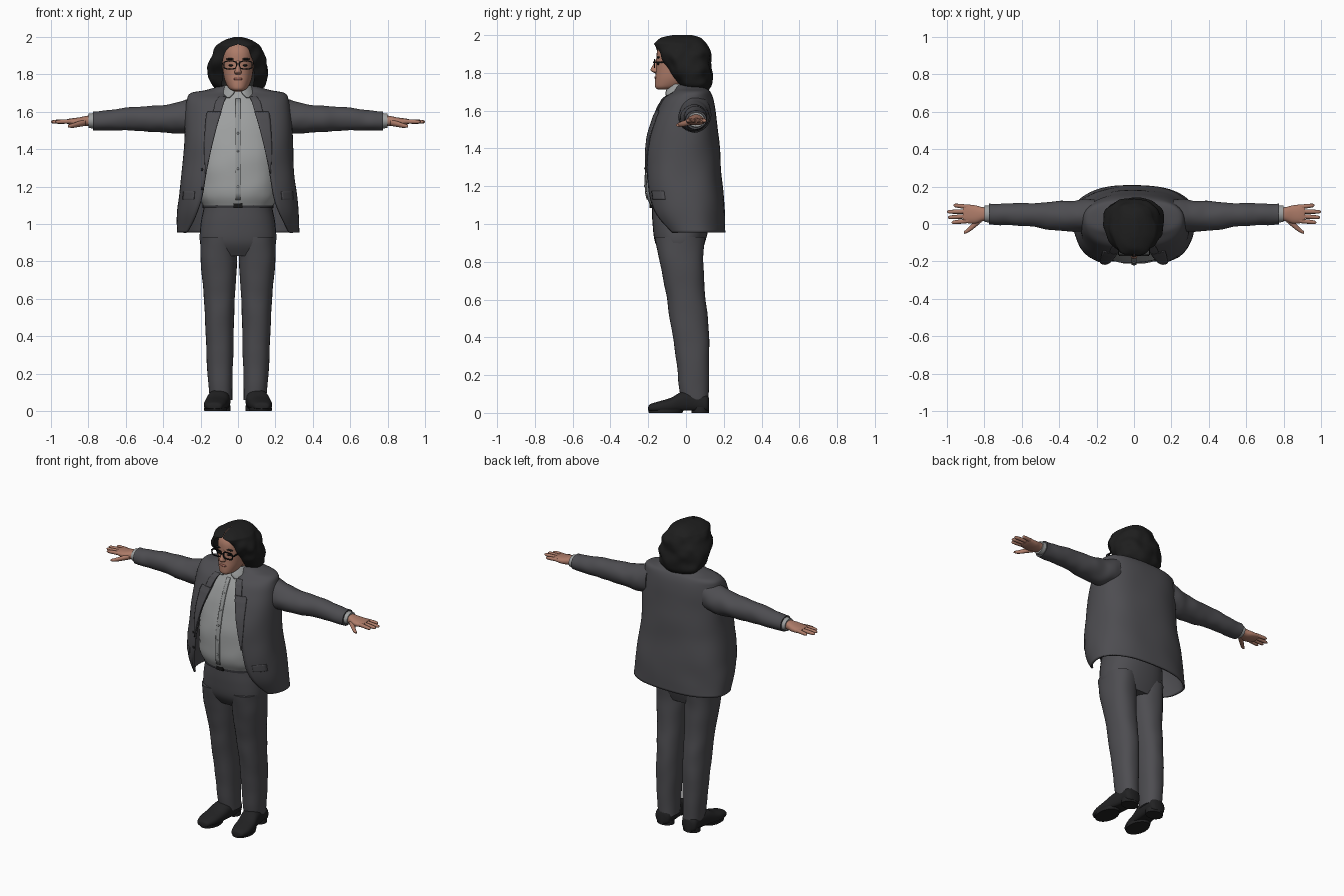
import bpy, bmesh, math
from mathutils import Vector, noise

cube = bpy.data.objects.get("Cube")
if cube:
    bpy.data.objects.remove(cube, do_unlink=True)


def material(name, r, g, b):
    m = bpy.data.materials.new(name)
    m.use_nodes = True
    m.diffuse_color = (r, g, b, 1)
    node = next(n for n in m.node_tree.nodes if n.type == 'BSDF_PRINCIPLED')
    node.inputs["Base Color"].default_value = (r, g, b, 1)
    node.inputs["Roughness"].default_value = 0.8
    return m


SUIT = material("charcoal suit", .075, .074, .082)
SHIRT = material("pale grey shirt", .34, .35, .35)
PLACKET = material("shirt placket grey", .29, .3, .3)
SKIN = material("skin", .42, .2, .14)
LIPS = material("lips", .34, .13, .1)
HAIR = material("dark hair", .013, .013, .013)
SHOE = material("black leather", .016, .016, .017)
BELT = material("belt grey", .035, .035, .04)
FRAME = material("black frame", .008, .008, .008)


def finish(name, bm, mat, mirror=False, thick=0):
    bmesh.ops.recalc_face_normals(bm, faces=bm.faces)
    mesh = bpy.data.meshes.new(name)
    bm.to_mesh(mesh)
    bm.free()
    obj = bpy.data.objects.new(name, mesh)
    bpy.context.collection.objects.link(obj)
    mesh.materials.append(mat)
    bpy.ops.object.select_all(action='DESELECT')
    obj.select_set(True)
    bpy.context.view_layer.objects.active = obj
    bpy.ops.object.shade_smooth_by_angle(angle=math.radians(50))
    if thick:
        mod = obj.modifiers.new("thickness", 'SOLIDIFY')
        mod.thickness, mod.offset = thick, 0
    if mirror:
        obj.modifiers.new("mirror", 'MIRROR')
    return obj


def smooth(keys, n=5):
    """Catmull-Rom interpolation between key sections."""
    out, last = [], len(keys) - 1
    for i in range(last):
        p, q = keys[i], keys[i + 1]
        o, r = keys[max(i - 1, 0)], keys[min(i + 2, last)]
        for k in range(n):
            t = k / n
            out.append([b + t / 2 * (c - a + t * (2*a - 5*b + 4*c - d + t * (3*(b - c) + d - a)))
                        for a, b, c, d in zip(o, p, q, r)])
    return out + [list(keys[-1])]


def centred(keys):
    """(z, half width, front, back, ...) to a full section."""
    return [(k[0], -k[1], k[1], *k[2:]) for k in keys]


def spow(v, e):
    return math.copysign(abs(v) ** e, v)


def place(axis, t, a, b):
    return Vector({'x': (t, a, b), 'y': (a, t, b), 'z': (a, b, t)}[axis])


def loft(name, keys, mat, axis='z', sides=32, power=2, cap=True, bump=0, freq=8,
         floor=None, n=5, **kw):
    """Skin over sections (t, a_low, a_high, b_low, b_high[, front opening])."""
    bm, rows = bmesh.new(), []
    is_open = len(keys[0]) > 5
    for k in smooth(keys, n):
        t, ca, cb = k[0], (k[1] + k[2]) / 2, (k[3] + k[4]) / 2
        ra, rb = (k[2] - k[1]) / 2, (k[4] - k[3]) / 2
        start = math.asin(min(1, max(k[5], .001) / ra) ** (power / 2)) if is_open else 0
        row = []
        for i in range(sides + is_open):
            ang = start + (math.tau - 2 * start) * i / sides
            a, b = ra * spow(math.sin(ang), 2 / power), -rb * spow(math.cos(ang), 2 / power)
            s = 1 + bump * noise.noise(place(axis, t, ca + a, cb + b) * freq)
            p = place(axis, t, ca + a * s, cb + b * s)
            if floor is not None:
                p.z = max(p.z, floor)
            row.append(bm.verts.new(p))
        rows.append(row)
    for r, s in zip(rows, rows[1:]):
        for i in range(sides):
            j = (i + 1) % len(r)
            bm.faces.new((r[i], r[j], s[j], s[i]))
    if cap:
        bm.faces.new(rows[0])
        bm.faces.new(rows[-1])
    return finish(name, bm, mat, **kw)


def front_patch(name, keys, edges, mat, power=2, lift=.006, mirror=True):
    """Thin plate lying on the front of a loft; edges are (z, inner x, outer x)."""
    bm, rows, rings = bmesh.new(), [], smooth(keys, 12)
    for z, inner, outer in smooth(edges, 5):
        k = min(rings, key=lambda r: abs(r[0] - z))
        row = []
        for i in range(7):
            x = inner + (outer - inner) * i / 6
            depth = max(0, 1 - min(1, abs(x) / k[2]) ** power) ** (1 / power)
            y = (k[3] + k[4]) / 2 - (k[4] - k[3]) / 2 * depth
            row.append(bm.verts.new((x, y - lift, z)))
        rows.append(row)
    for r, s in zip(rows, rows[1:]):
        for i in range(6):
            bm.faces.new((r[i], r[i + 1], s[i + 1], s[i]))
    return finish(name, bm, mat, mirror=mirror, thick=.006)


def blob(name, loc, size, mat, mirror=False):
    bm = bmesh.new()
    bmesh.ops.create_uvsphere(bm, u_segments=16, v_segments=10, radius=1)
    for v in bm.verts:
        v.co = Vector(loc) + v.co * Vector(size)
    return finish(name, bm, mat, mirror)


def box(name, loc, size, mat, mirror=False):
    bm = bmesh.new()
    bmesh.ops.create_cube(bm, size=1)
    for v in bm.verts:
        v.co = Vector(loc) + v.co * Vector(size)
    return finish(name, bm, mat, mirror)


# Trousers: hips and two legs
loft("trouser_hips", centred([(.83, .17, -.12, .075), (.9, .203, -.163, .1), (1, .2, -.177, .125),
     (1.08, .185, -.18, .13), (1.13, .18, -.18, .13)]), SUIT, power=2.4)
loft("trouser_legs", [(.06, .03, .15, -.02, .118), (.1, .03, .155, -.032, .12),
     (.3, .026, .168, -.055, .124), (.5, .022, .175, -.085, .115), (.65, .014, .187, -.11, .1),
     (.8, .004, .2, -.14, .093), (.93, .002, .203, -.165, .1)],
     SUIT, power=2.3, bump=.05, freq=9, mirror=True)
loft("belt", centred([(1.085, .19, -.187, .135), (1.12, .188, -.188, .135)]), BELT, power=2.4)
box("belt_buckle", (0, -.19, 1.1), (.05, .008, .03), FRAME)

# Shoes
loft("shoes", [(-.2, .105, .145, .012, .03), (-.19, .085, .168, .005, .046),
     (-.14, .065, .182, .0, .062), (-.08, .055, .178, .0, .08), (-.02, .045, .165, .0, .112),
     (.05, .04, .152, .0, .115), (.105, .045, .15, .0, .1), (.122, .065, .13, .01, .08)],
     SHOE, axis='y', power=2.4, floor=.012, mirror=True)
loft("shoe_heels", [(0, .04, .152, .03, .122), (.03, .04, .152, .03, .122)], SHOE, mirror=True)
loft("shoe_soles", [(0, .06, .18, -.197, -.02), (.018, .058, .182, -.2, -.01)], SHOE, mirror=True)

# Shirt with placket, buttons and collar
shirt = centred([(1.1, .19, -.188, .13), (1.15, .212, -.208, .14), (1.22, .22, -.212, .15),
                 (1.35, .22, -.205, .14), (1.5, .21, -.168, .13), (1.6, .18, -.13, .12),
                 (1.67, .13, -.092, .1), (1.71, .075, -.07, .08)])
loft("shirt", shirt, SHIRT, power=2.4, bump=.025, freq=12)
front_patch("shirt_placket", shirt, [(1.13, -.014, .014), (1.4, -.014, .014), (1.67, -.012, .012)],
            PLACKET, 2.4, .004, False)
for i in range(5):
    z = 1.2 + i * .095
    ring = min(smooth(shirt), key=lambda r: abs(r[0] - z))
    blob("shirt_button", (0, ring[3] - .007, z), (.006, .004, .006), SHIRT)
loft("shirt_collar", centred([(1.675, .105, -.112, .085, .045), (1.7, .09, -.107, .085, .022),
     (1.74, .074, -.085, .08, .01)]), SHIRT, cap=False, thick=.008)

# Jacket with open front, lapels, pockets and buttons
jacket = centred([(.955, .32, -.13, .2, .275), (1.05, .318, -.19, .2, .225),
                  (1.15, .31, -.215, .195, .19), (1.3, .295, -.222, .18, .165),
                  (1.42, .285, -.213, .17, .14), (1.52, .28, -.185, .16, .115),
                  (1.6, .275, -.15, .152, .09), (1.66, .268, -.115, .14, .075),
                  (1.695, .25, -.065, .125, .06), (1.71, .17, -.055, .11, .055),
                  (1.735, .085, -.05, .09, .05)])
loft("jacket", jacket, SUIT, sides=56, power=2.5, cap=False, bump=.03, freq=6, thick=.012)
front_patch("lapels", jacket, [(1.27, .17, .174), (1.4, .143, .18), (1.52, .113, .175),
            (1.595, .09, .165), (1.6, .09, .135), (1.65, .075, .12), (1.68, .062, .1)],
            SUIT, 2.5, .012)
front_patch("pocket_flaps", jacket, [(1.13, .235, .295), (1.175, .23, .29)], SUIT, 2.5, .01)
for z in (1.19, 1.29):
    blob("jacket_button", (-.19, -.196, z), (.009, .006, .009), FRAME)

# Sleeves and cuffs
loft("sleeves", [(.21, -.04, .13, 1.5, 1.69), (.29, -.042, .13, 1.485, 1.656),
     (.4, -.035, .12, 1.49, 1.637), (.55, -.014, .112, 1.497, 1.625),
     (.7, -.006, .108, 1.499, 1.607), (.775, -.002, .108, 1.503, 1.602)],
     SUIT, axis='x', bump=.09, freq=14, n=8, mirror=True)
loft("cuffs", [(.76, .008, .1, 1.51, 1.594), (.8, .01, .098, 1.513, 1.59)],
     SHIRT, axis='x', mirror=True)

# Hands
loft("palms", [(.77, .02, .088, 1.522, 1.582), (.81, .015, .09, 1.524, 1.578),
     (.85, .002, .1, 1.523, 1.57), (.895, .005, .104, 1.53, 1.564),
     (.915, .012, .1, 1.536, 1.56)], SKIN, axis='x', power=2.3, mirror=True)
for label, base, tip, end in (("index", .017, .008, .975), ("middle", .042, .035, .995),
                              ("ring", .067, .065, 1), ("little", .091, .1, .965)):
    sections = []
    for f, r in ((0, .012), (.5, .0115), (.88, .0095), (1, .003)):
        x, y, z = .885 + (end - .885) * f, base + (tip - base) * f, 1.549 - .003 * f
        sections.append((x, y - r, y + r, z - r, z + r))
    loft(label + "_fingers", sections, SKIN, axis='x', sides=12, mirror=True)
loft("thumbs", [(.815, .01, .05, 1.525, 1.56), (.85, -.02, .02, 1.519, 1.55),
     (.885, -.045, -.018, 1.514, 1.538), (.908, -.053, -.038, 1.517, 1.53)],
     SKIN, axis='x', sides=14, mirror=True)

# Head, neck and face
loft("neck", centred([(1.63, .065, -.06, .07), (1.77, .065, -.08, .07)]), SKIN)
loft("head", centred([(1.712, .025, -.15, -.08), (1.725, .048, -.163, -.02),
     (1.76, .068, -.164, .05), (1.8, .078, -.16, .07), (1.86, .084, -.157, .085),
     (1.92, .083, -.152, .09), (1.96, .065, -.125, .08), (1.985, .03, -.07, .05)]),
     SKIN, power=2.2)
loft("nose", centred([(1.798, .01, -.165, -.14), (1.808, .02, -.182, -.14),
     (1.82, .017, -.187, -.14), (1.85, .01, -.17, -.14), (1.875, .008, -.158, -.14)]),
     SKIN, sides=14)
blob("mouth", (0, -.16, 1.775), (.026, .008, .007), LIPS)
blob("eyes", (.036, -.147, 1.848), (.014, .008, .006), FRAME, True)
blob("eyebrows", (.04, -.147, 1.882), (.026, .008, .005), HAIR, True)

# Spectacles
bm = bmesh.new()
loops = []
for i in range(28):
    u = math.tau * i / 28
    c, s = spow(math.cos(u), .6), spow(math.sin(u), .6)
    loops.append([bm.verts.new((.042 + c * (.034 + d), y, 1.85 + s * (.021 + d)))
                  for d, y in ((-.003, -.17), (.003, -.17), (.003, -.163), (-.003, -.163))])
for i, r in enumerate(loops):
    s = loops[(i + 1) % len(loops)]
    for j in range(4):
        k = (j + 1) % 4
        bm.faces.new((r[j], r[k], s[k], s[j]))
finish("spectacle_rims", bm, FRAME, True)
box("spectacle_bridge", (0, -.172, 1.856), (.02, .006, .006), FRAME)
box("spectacle_temples", (.082, -.09, 1.857), (.006, .15, .008), FRAME, True)

# Hair: long shell parted around the face
loft("hair", centred([(1.705, .1, .0, .115, .07), (1.74, .142, -.05, .135, .082),
     (1.8, .163, -.09, .138, .085), (1.86, .157, -.135, .135, .08), (1.91, .14, -.163, .127, .07),
     (1.945, .118, -.17, .115, .045), (1.962, .104, -.168, .105, .0),
     (1.985, .07, -.135, .08, .0), (2, .02, -.07, .03, .0)]),
     HAIR, sides=56, power=2.2, bump=.1, freq=16)
